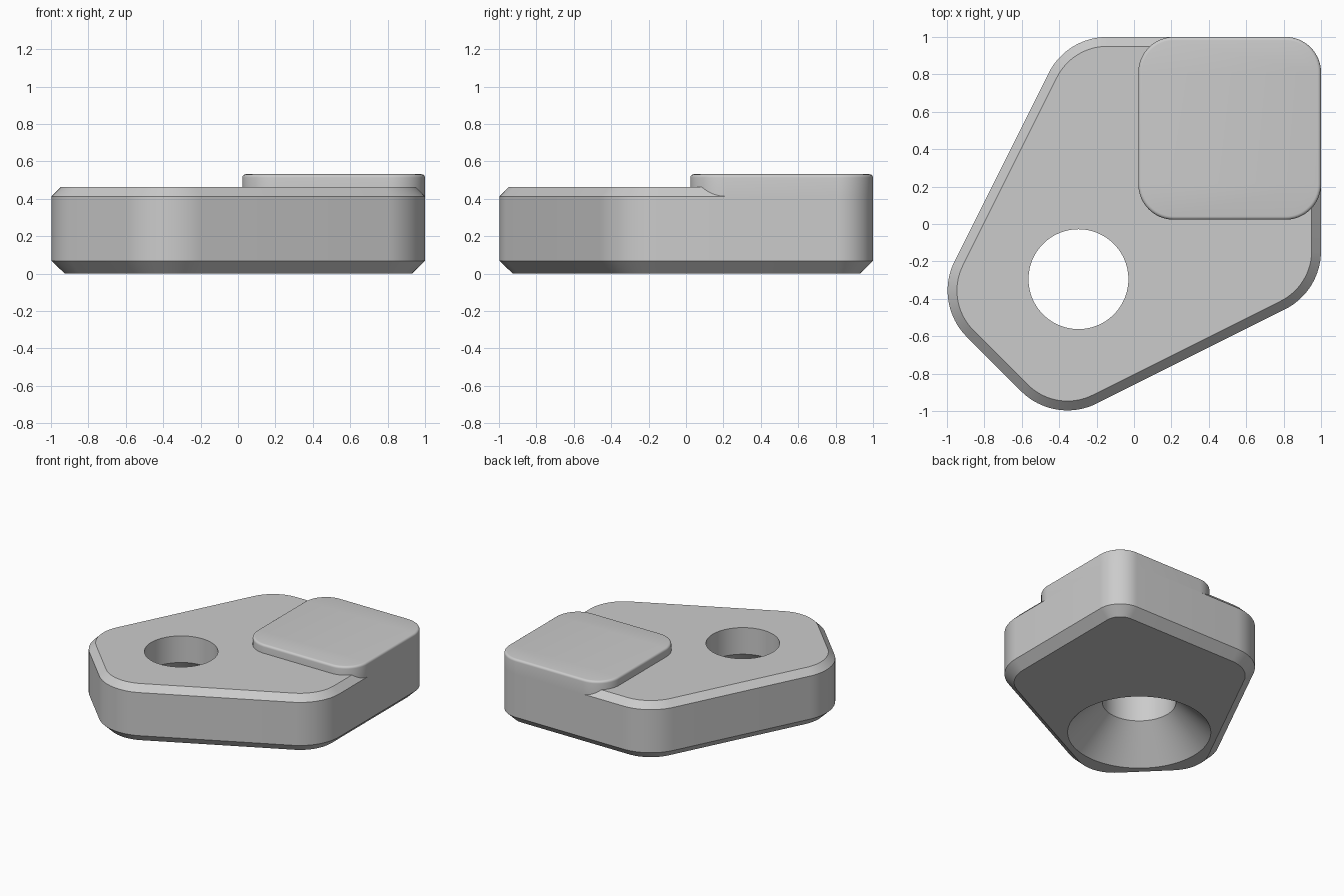
import bpy, bmesh
from math import cos, sin, pi, atan2, tan, radians
from mathutils import Vector

cube = bpy.data.objects.get("Cube")
if cube:
    bpy.data.objects.remove(cube, do_unlink=True)

grey = bpy.data.materials.new("light grey")
grey.use_nodes = True
grey.diffuse_color = (0.6, 0.6, 0.6, 1)
grey.node_tree.nodes["Principled BSDF"].inputs["Base Color"].default_value = (0.6, 0.6, 0.6, 1)


def rounded_outline(corners, inset=0.0, steps=16):
    """Convex counter-clockwise (x, y, radius) corners, rounded and moved inward."""
    pts = []
    for i, (x, y, r) in enumerate(corners):
        p = Vector((x, y))
        before = Vector(corners[i - 1][:2])
        after = Vector(corners[(i + 1) % len(corners)][:2])
        d1, d2 = (p - before).normalized(), (after - p).normalized()
        start = atan2(-d1.x, d1.y)
        turn = atan2(d1.cross(d2), d1.dot(d2))
        centre = p - d1 * r * tan(turn / 2) + Vector((-d1.y, d1.x)) * r
        for k in range(steps + 1):
            a = start + turn * k / steps
            pts.append(centre + (r - inset) * Vector((cos(a), sin(a))))
    return pts


def circle(centre, radius, steps=96):
    return [Vector((centre[0] + radius * cos(2 * pi * k / steps),
                    centre[1] + radius * sin(2 * pi * k / steps))) for k in range(steps)]


def add_wall(bm, layers):
    """Skin a stack of (outline, z) layers; return the bottom and top edge loops."""
    rings = [[bm.verts.new((p.x, p.y, z)) for p in pts] for pts, z in layers]
    n = len(rings[0])
    for low, high in zip(rings, rings[1:]):
        for i in range(n):
            j = (i + 1) % n
            bm.faces.new((low[i], low[j], high[j], high[i]))
    return [[bm.edges.get((ring[i], ring[(i + 1) % n])) for i in range(n)]
            for ring in (rings[0], rings[-1])]


def finish(bm, name):
    bmesh.ops.recalc_face_normals(bm, faces=bm.faces[:])
    mesh = bpy.data.meshes.new(name)
    bm.to_mesh(mesh)
    bm.free()
    mesh.materials.append(grey)
    obj = bpy.data.objects.new(name, mesh)
    bpy.context.collection.objects.link(obj)
    bpy.ops.object.select_all(action='DESELECT')
    obj.select_set(True)
    bpy.context.view_layer.objects.active = obj
    bpy.ops.object.shade_smooth_by_angle(angle=radians(35))
    return obj


# Base: five-sided plate, chamfered top and bottom, with a countersunk hole
R = 0.35
PAD_R = 0.19
SHOULDER = 0.413
base = [(1, 1, PAD_R), (-0.36, 1, R), (-1.0725, -0.425, R), (-0.425, -1.0725, R), (1, -0.36, R)]
hole = (-0.297, -0.295)

bm = bmesh.new()
outer = add_wall(bm, [(rounded_outline(base, i), z) for i, z in
                      ((0.07, 0), (0, 0.068), (0, SHOULDER), (0.05, 0.463))])
inner = add_wall(bm, [(circle(hole, r), z) for r, z in
                      ((0.52, 0), (0.267, 0.25), (0.267, 0.463))])
for rim, bore, up in zip(outer, inner, (-1, 1)):
    bmesh.ops.triangle_fill(bm, edges=rim + bore, use_beauty=True, normal=(0, 0, up))
finish(bm, "base_plate")

# Raised pad: rounded square standing on the shoulder, with a softened top edge
pad = [(1, 1, PAD_R), (0.023, 1, PAD_R), (0.023, 0.023, PAD_R), (1, 0.023, PAD_R)]
TOP, SOFT = 0.531, 0.018
layers = [(rounded_outline(pad), SHOULDER)]
for k in range(5):
    a = k * pi / 8
    layers.append((rounded_outline(pad, SOFT * (1 - cos(a))), TOP - SOFT * (1 - sin(a))))
bm = bmesh.new()
for rim, up in zip(add_wall(bm, layers), (-1, 1)):
    bmesh.ops.triangle_fill(bm, edges=rim, use_beauty=True, normal=(0, 0, up))
finish(bm, "raised_pad")
